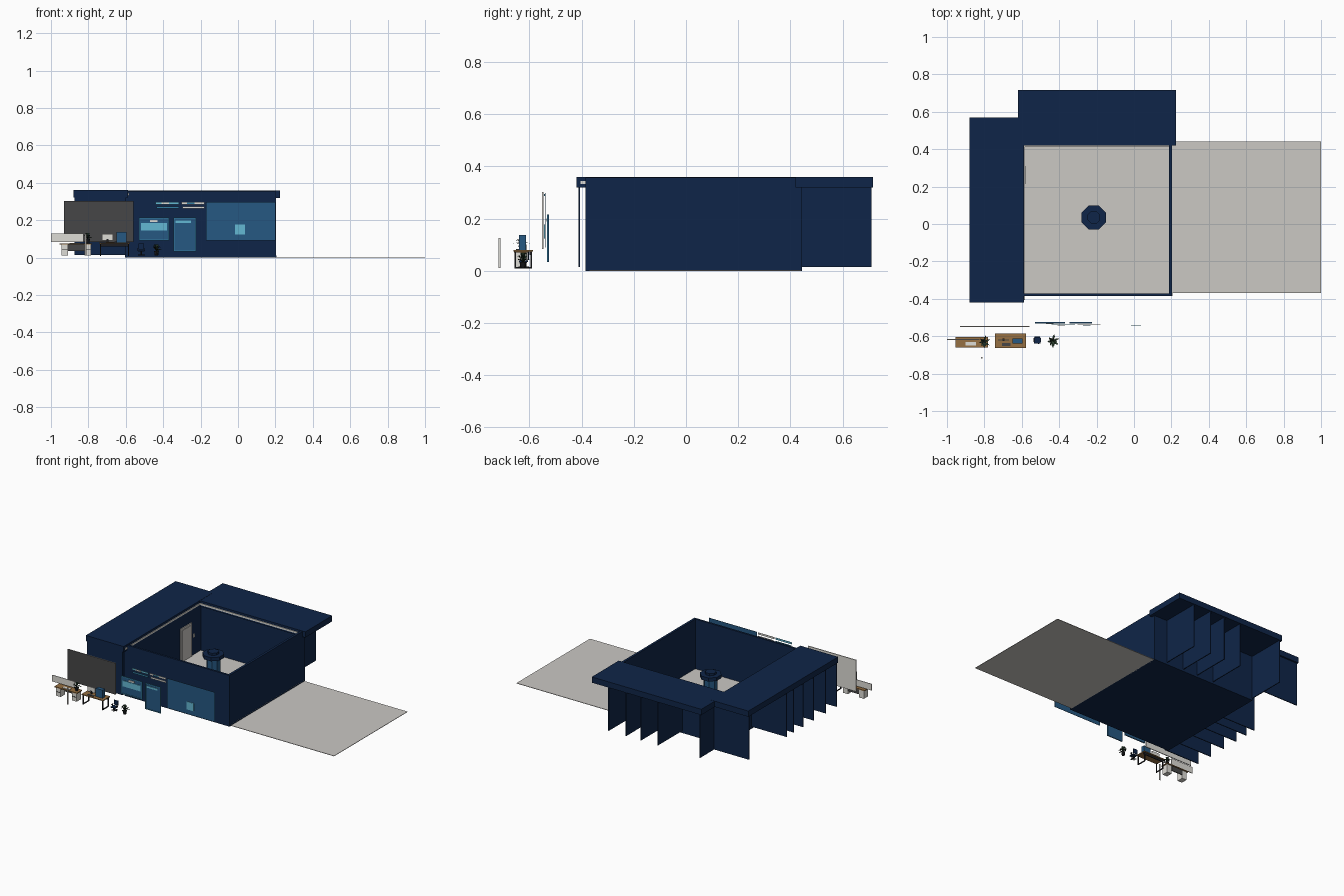
import bpy, bmesh, math
from mathutils import Matrix, Vector

if "Cube" in bpy.data.objects:
    bpy.data.objects.remove(bpy.data.objects["Cube"])


def mat(name, r, g, b):
    m = bpy.data.materials.new(name)
    lin = [((c / 255 + 0.055) / 1.055) ** 2.4 if c > 10 else c / 255 / 12.92 for c in (r, g, b)]
    m.diffuse_color = (*lin, 1)
    m.use_nodes = True
    m.node_tree.nodes["Principled BSDF"].inputs["Base Color"].default_value = m.diffuse_color
    return m


NAVY = mat("navy", 15, 37, 72)
FLOOR = mat("floor_grey", 203, 200, 196)
BLUE = mat("panel_blue", 38, 88, 130)
LIGHT = mat("light_blue", 100, 185, 212)
TEAL = mat("teal", 52, 128, 165)
DARK = mat("dark_grey", 70, 70, 71)
WHITE = mat("off_white", 222, 220, 214)
WOOD = mat("wood", 150, 112, 66)
BLACK = mat("black", 30, 31, 34)
GREEN = mat("dark_green", 38, 58, 42)


def finish(name, bm, *mats):
    me = bpy.data.meshes.new(name)
    bm.to_mesh(me)
    bm.free()
    ob = bpy.data.objects.new(name, me)
    for m in mats:
        me.materials.append(m)
    bpy.context.collection.objects.link(ob)
    return ob


def box(name, x0, x1, y0, y1, z0, z1, m, *more):
    bm = bmesh.new()
    c = Vector(((x0 + x1) / 2, (y0 + y1) / 2, (z0 + z1) / 2))
    bmesh.ops.create_cube(bm, size=1, matrix=Matrix.Translation(c) @ Matrix.Diagonal((x1 - x0, y1 - y0, z1 - z0, 1)))
    return finish(name, bm, m, *more)


def cyl(name, x, y, z0, z1, r0, r1, n, m, turn=0.0):
    bm = bmesh.new()
    bmesh.ops.create_cone(bm, cap_ends=True, segments=n, radius1=r0, radius2=r1, depth=z1 - z0,
                          matrix=Matrix.Translation((x, y, (z0 + z1) / 2)) @ Matrix.Rotation(turn, 4, 'Z'))
    return finish(name, bm, m)


def paint(ob, axis, sign, index):
    """Give faces pointing along one axis another material."""
    for p in ob.data.polygons:
        if p.normal[axis] * sign > 0.9:
            p.material_index = index


# room: slab with grey top, outdoor floor plate, four walls
slab = box("room_floor", -.595, .205, -.385, .445, 0, .01, NAVY, FLOOR)
paint(slab, 2, 1, 1)
box("outer_floor", .2, 1.0, -.37, .44, 0, .003, FLOOR)
box("right_wall", .188, .204, -.385, .445, 0, .357, NAVY)
box("front_wall", -.595, .204, -.385, -.371, 0, .357, NAVY)
box("left_wall", -.605, -.588, -.385, .445, 0, .34, NAVY)
box("back_wall", -.605, .204, .430, .445, 0, .34, NAVY)

# wing roofs
box("left_roof", -.88, -.588, -.42, .57, .32, .36, NAVY)
box("back_roof", -.62, .225, .42, .717, .319, .359, NAVY)

# partition fins under the two wings
for i, y in enumerate((-.41, -.29, -.16, -.04, .06, .14, .555)):
    box(f"left_partition_{i}", -.875, -.6, y - .003, y + .003, .015, .325, NAVY)
for i, x in enumerate((.1, -.035, -.15, -.28, -.605)):
    box(f"back_partition_{i}", x - .003, x + .003, .44, .712, .015, .325, NAVY)

# light strips below the roof edge, inside
box("left_light_strip", -.589, -.584, -.405, .42, .332, .344, WHITE)
box("back_light_strip", -.585, .188, .415, .421, .332, .344, WHITE)

# door on the left wall
box("door", -.59, -.583, .2, .325, .01, .245, FLOOR)
box("door_panel", -.585, -.58, .215, .31, .02, .23, FLOOR)
box("door_switch", -.59, -.583, .345, .36, .13, .155, WHITE)

# octagonal kiosk column with cap
KX, KY = -.215, .035
cyl("kiosk_base", KX, KY, .01, .03, .066, .066, 8, NAVY, math.pi / 8)
cyl("kiosk_column", KX, KY, .03, .215, .045, .045, 8, BLUE, math.pi / 8)
cyl("kiosk_cap", KX, KY, .215, .24, .07, .07, 8, NAVY, math.pi / 8)
cyl("kiosk_top", KX, KY, .24, .255, .036, .036, 8, NAVY, math.pi / 8)

# display board: dark front, pale frame and back
board = box("display_board", -.93, -.56, -.552, -.546, .083, .302, WHITE, DARK)
paint(board, 1, -1, 1)

# large blue panel with a small light square
box("large_panel", -.17, .2, -.541, -.539, .09, .298, BLUE)
box("large_panel_square", -.015, .038, -.544, -.541, .123, .178, LIGHT)


def frame(name, x0, x1, z0, z1, w, y, m):
    box(name + "_left", x0, x0 + w, y - .003, y, z0, z1, m)
    box(name + "_right", x1 - w, x1, y - .003, y, z0, z1, m)
    box(name + "_bottom", x0, x1, y - .003, y, z0, z0 + w, m)
    box(name + "_top", x0, x1, y - .003, y, z1 - w, z1, m)


# blue window and blue door panels
box("window_panel", -.53, -.368, -.529, -.525, .09, .215, BLUE)
frame("window_frame", -.53, -.368, .09, .215, .006, -.529, TEAL)
box("window_band", -.518, -.38, -.532, -.529, .145, .185, LIGHT)
box("window_sign", -.47, -.43, -.534, -.529, .19, .2, WHITE)
box("door_panel_blue", -.345, -.225, -.529, -.525, .033, .215, BLUE)
frame("door_panel_frame", -.345, -.225, .033, .215, .005, -.529, TEAL)
box("door_panel_band", -.335, -.25, -.532, -.529, .185, .198, LIGHT)

# two pairs of hanging shelf strips
for i, x in enumerate((-.44, -.303)):
    box(f"strip_upper_{i}", x, x + .125, -.541, -.538, .284, .297, (LIGHT, WHITE)[i])
    box(f"strip_lower_{i}", x + .005, x + .125, -.541, -.538, .262, .274, (TEAL, WHITE)[i])
    box(f"strip_mark_{i}", x + .03, x + .07, -.544, -.541, .286, .295, (WHITE, TEAL)[i])


# plant: pot with a fan of bent leaves
def plant(name, x, y, z, s, n):
    cyl(name + "_pot", x, y, z, z + .4 * s, .16 * s, .22 * s, 10, BLACK)
    bm = bmesh.new()
    for i in range(n):
        a = i * 2.4
        reach, top = (.28 + .18 * (i % 3)) * s, (1.0 - .2 * (i % 3)) * s
        d = Vector((math.cos(a), math.sin(a), 0))
        side = Vector((-d.y, d.x, 0)) * .1 * s
        root = Vector((x, y, z + .35 * s))
        mid = Vector((x, y, z + top)) + d * reach * .6
        tip = Vector((x, y, z + top * .85)) + d * reach
        v = [bm.verts.new(p) for p in (root, mid - side, tip, mid + side)]
        bm.faces.new(v)
    finish(name + "_leaves", bm, GREEN)


# desk with screen and two drawer units
box("desk_one_top", -.955, -.78, -.66, -.603, .07, .076, WOOD)
box("desk_one_screen", -1.0, -.825, -.619, -.615, .083, .128, WHITE)
for i, x in enumerate((-.945, -.822)):
    box(f"desk_one_drawers_{i}", x, x + .036, -.655, -.61, .012, .07, WHITE)
    box(f"desk_one_drawer_gap_{i}", x + .003, x + .033, -.657, -.655, .04, .043, BLACK)
box("desk_one_back_panel", -.909, -.822, -.612, -.608, .035, .07, DARK)
box("desk_one_paper", -.9, -.845, -.65, -.63, .076, .079, WHITE)
plant("desk_plant", -.803, -.63, .076, .055, 12)
box("thin_post", -.818, -.81, -.718, -.712, .01, .125, WHITE)

# desk with loop legs, monitor, keyboard and blue case
box("desk_two_top", -.743, -.577, -.662, -.586, .074, .08, WOOD)
for i, x in enumerate((-.738, -.588)):
    for j, y in enumerate((-.658, -.596)):
        box(f"desk_two_leg_{i}_{j}", x, x + .006, y, y + .006, .008, .074, BLACK)
    box(f"desk_two_foot_{i}", x, x + .006, -.658, -.59, .008, .014, BLACK)
box("desk_two_rail", -.738, -.582, -.6, -.594, .06, .074, BLACK)
box("monitor", -.727, -.667, -.622, -.617, .09, .125, WHITE)
box("monitor_stand", -.702, -.692, -.625, -.612, .08, .1, BLACK)
box("keyboard", -.705, -.66, -.652, -.637, .08, .084, DARK)
box("blue_case", -.65, -.597, -.64, -.613, .08, .137, BLUE)

# office chair with five-armed base
CX, CY = -.517, -.622
bm = bmesh.new()
for i in range(5):
    bmesh.ops.create_cube(bm, size=1, matrix=Matrix.Translation((CX, CY, .013)) @ Matrix.Rotation(i * math.tau / 5, 4, 'Z')
                          @ Matrix.Translation((.01, 0, 0)) @ Matrix.Diagonal((.02, .004, .006, 1)))
finish("chair_base", bm, BLACK)
cyl("chair_post", CX, CY, .013, .034, .003, .003, 8, BLACK)
box("chair_seat", CX - .017, CX + .017, CY - .018, CY + .016, .033, .039, NAVY)
box("chair_back", CX - .015, CX + .015, CY + .016, CY + .02, .042, .075, NAVY)
for s in (-1, 1):
    box("chair_arm", CX + s * .018 - .002, CX + s * .018 + .002, CY - .01, CY + .012, .048, .051, BLACK)
    box("chair_arm_post", CX + s * .018 - .0015, CX + s * .018 + .0015, CY, CY + .004, .034, .048, BLACK)

# floor plant
plant("floor_plant", -.436, -.625, .01, .06, 14)
